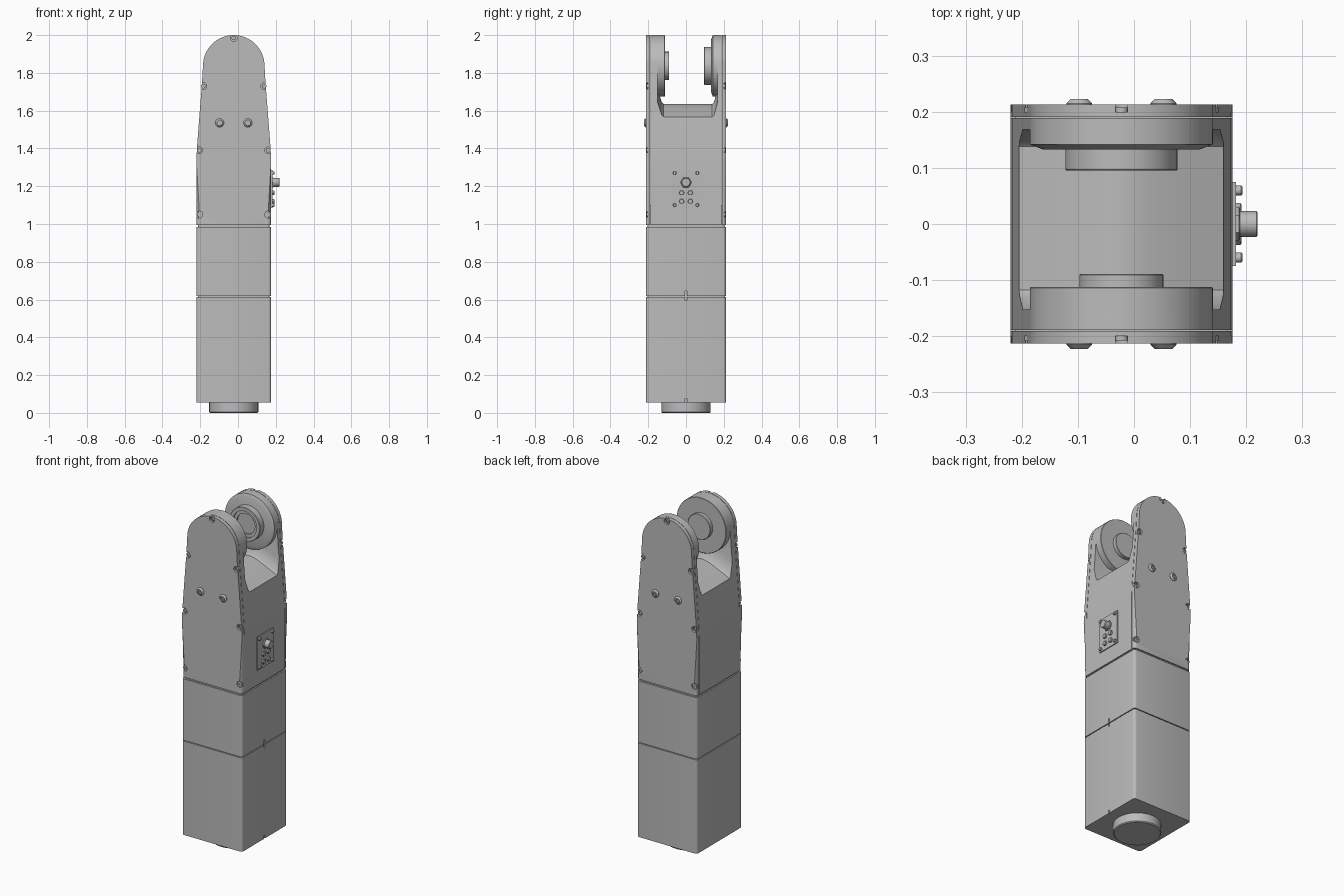
import bpy, bmesh, math
from mathutils import Vector

if "Cube" in bpy.data.objects:
    bpy.data.objects.remove(bpy.data.objects["Cube"])

grey = bpy.data.materials.new("light_grey")
grey.use_nodes = True
grey.diffuse_color = (0.5, 0.5, 0.5, 1)
grey.node_tree.nodes["Principled BSDF"].inputs["Base Color"].default_value = (0.5, 0.5, 0.5, 1)

CX = -0.0225            # middle of the housing
HALF_X, HALF_Y = 0.198, 0.213
PIVOT_Z, LUG_R = 1.837, 0.163


def finish(name, bm):
    bmesh.ops.recalc_face_normals(bm, faces=bm.faces)
    mesh = bpy.data.meshes.new(name)
    bm.to_mesh(mesh)
    bm.free()
    mesh.materials.append(grey)
    ob = bpy.data.objects.new(name, mesh)
    bpy.context.collection.objects.link(ob)
    return ob


def activate(ob):
    bpy.ops.object.select_all(action='DESELECT')
    ob.select_set(True)
    bpy.context.view_layer.objects.active = ob


def smooth(ob):
    activate(ob)
    bpy.ops.object.shade_smooth_by_angle(angle=math.radians(35))


def lathe(name, profile, origin, axis, segs=48):
    """Turned part; profile is (radius, distance along axis) from end to end."""
    bm = bmesh.new()
    turn = Vector(axis).to_track_quat('Z', 'Y')
    rings = []
    for r, d in profile:
        ring = []
        for i in range(segs):
            a = math.tau * i / segs
            ring.append(bm.verts.new(Vector(origin) + turn @ Vector((r * math.cos(a), r * math.sin(a), d))))
        rings.append(ring)
    for lo, hi in zip(rings, rings[1:]):
        for i in range(segs):
            j = (i + 1) % segs
            bm.faces.new((lo[i], lo[j], hi[j], hi[i]))
    bm.faces.new(rings[0][::-1])
    bm.faces.new(rings[-1])
    ob = finish(name, bm)
    smooth(ob)
    return ob


def box(name, x, y, z, bevel=0):
    bm = bmesh.new()
    bmesh.ops.create_cube(bm, size=1)
    for v in bm.verts:
        v.co = [lo + (c + 0.5) * (hi - lo) for c, (lo, hi) in zip(v.co, (x, y, z))]
    if bevel:
        upright = [e for e in bm.edges if abs(e.verts[0].co.z - e.verts[1].co.z) > 1e-4]
        bmesh.ops.bevel(bm, geom=upright, offset=bevel, segments=4, profile=0.5, affect='EDGES')
    ob = finish(name, bm)
    smooth(ob)
    return ob


def housing(name, z0, z1, inset=0):
    return box(name, (CX - HALF_X + inset, CX + HALF_X - inset),
               (-HALF_Y + inset, HALF_Y - inset), (z0, z1), 0.015)


def cut(ob, cutters):
    for c in cutters:
        m = ob.modifiers.new("cut", 'BOOLEAN')
        m.object, m.operation, m.solver = c, 'DIFFERENCE', 'EXACT'
        activate(ob)
        bpy.ops.object.modifier_apply(modifier=m.name)
    smooth(ob)


def discard(cutters):
    for c in cutters:
        bpy.data.objects.remove(c)


# Outline shared by the upper body and its two covers
def arch_outline():
    side = [(HALF_X, 0.995), (HALF_X, 1.33), (0.195, 1.4), (0.168, 1.75)]
    arc = [(LUG_R * math.cos(a), PIVOT_Z + LUG_R * math.sin(a))
           for a in (math.pi * i / 32 for i in range(33))]
    return side + arc + [(-u, z) for u, z in reversed(side)]


def arch(name, y0, y1, rim=0):
    bm = bmesh.new()
    outline = arch_outline()
    inner = [bm.verts.new((CX + u, y0, z)) for u, z in outline]
    outer = [bm.verts.new((CX + u, y1, z)) for u, z in outline]
    bm.faces.new(inner)
    bm.faces.new(outer)
    n = len(outline)
    for i in range(n):
        j = (i + 1) % n
        bm.faces.new((inner[i], inner[j], outer[j], outer[i]))
    if rim:
        edges = [bm.edges.get((outer[i], outer[i + 1])) for i in range(n - 1)]
        bmesh.ops.bevel(bm, geom=edges, offset=rim, segments=5, profile=0.5, affect='EDGES')
    return finish(name, bm)


# Base spigot and stacked housings with seams between them
lathe("base_spigot", [(0.125, 0), (0.13, 0.005), (0.13, 0.06)], (CX, 0, 0), (0, 0, 1), 64)
lower = housing("lower_housing", 0.055, 0.614)
middle = housing("middle_housing", 0.619, 0.985)
housing("seam_core", 0.5, 1.1, 0.008)
slits = [box("slit_cutter", (0.165, 0.2), (-0.004, 0.004), z) for z in ((0.04, 0.075), (0.595, 0.645))]
cut(lower, slits)
cut(middle, slits[1:])
discard(slits)

# Upper body, with a fork slot whose floor is a rounded ridge
upper = arch("upper_body", -0.189, 0.189)
bm = bmesh.new()
sections = []
for i in range(25):
    u = -0.24 + 0.02 * i
    h = 1.66 - 0.5 * math.hypot(u, 0.05)
    sections.append([bm.verts.new((CX + u, y, z)) for y, z in (
        (-0.118, h), (0.138, h), (0.148, h + 0.01), (0.168, h + 0.08), (0.168, 2.1),
        (-0.152, 2.1), (-0.152, h + 0.08), (-0.128, h + 0.01))])
for a, b in zip(sections, sections[1:]):
    for k in range(len(a)):
        m = (k + 1) % len(a)
        bm.faces.new((a[k], a[m], b[m], b[k]))
bm.faces.new(sections[0])
bm.faces.new(sections[-1])
slot = finish("slot_cutter", bm)
cut(upper, [slot])
discard([slot])

# Covers with rim pockets and screws, mirrored front and back
rim_screws = [(0, 1.985)] + [(s * u, z) for s in (-1, 1) for u, z in ((0.161, 1.73), (0.182, 1.39), (0.182, 1.05))]
for label, s in (("front", -1), ("back", 1)):
    cover = arch(label + "_cover", s * 0.191, s * HALF_Y, 0.02)
    pockets = [lathe("pocket_cutter", [(0.018, 0), (0.018, 0.05)], (CX + u, s * 0.2, z), (0, s, 0), 20)
               for u, z in rim_screws]
    cut(cover, pockets)
    discard(pockets)
    for u, z in rim_screws:
        lathe(label + "_rim_screw", [(0.012, 0), (0.012, 0.009), (0.006, 0.009), (0.006, 0.004)],
              (CX + u, s * 0.199, z), (0, s, 0), 16)
    for u in (-0.075, 0.075):
        lathe(label + "_cover_screw", [(0.023, 0), (0.023, 0.004), (0.015, 0.012), (0.009, 0.012), (0.009, 0.005)],
              (CX + u, s * 0.211, 1.535), (0, s, 0), 24)

# Bearing hubs facing each other inside the fork
pivot = (CX, 0, PIVOT_Z)
lathe("front_hub", [(LUG_R, -0.185), (LUG_R, -0.114), (0.161, -0.112)], pivot, (0, 1, 0), 64)
lathe("front_hub_boss", [(0.075, -0.12), (0.075, -0.091), (0.073, -0.089)], pivot, (0, 1, 0), 48)
lathe("back_hub", [(LUG_R, -0.185), (LUG_R, -0.142), (0.14, -0.133)], pivot, (0, -1, 0), 64)
lathe("back_hub_boss", [(0.1, -0.14), (0.1, -0.097), (0.098, -0.095), (0.078, -0.095),
                        (0.078, -0.105), (0.06, -0.105), (0.06, -0.115)], pivot, (0, -1, 0), 48)

# Connector panel on the left side
face_x = CX + HALF_X
box("connector_panel", (face_x - 0.01, face_x + 0.006), (-0.075, 0.075), (1.085, 1.285))


def stud(name, y, z, r, x_end, segs=20):
    lathe(name, [(r, 0), (r, x_end - face_x - 0.002), (r - 0.002, x_end - face_x)],
          (face_x, y, z), (1, 0, 0), segs)


for y in (-0.06, 0.06):
    for z in (1.1, 1.27):
        stud("panel_bolt", y, z, 0.009, 0.193)
for y in (-0.023, 0.023):
    for z in (1.12, 1.165):
        stud("small_connector", y, z, 0.014, 0.192, 6)
stud("main_connector_collar", 0, 1.22, 0.03, 0.189, 6)
stud("main_connector", 0, 1.22, 0.023, 0.22, 32)
